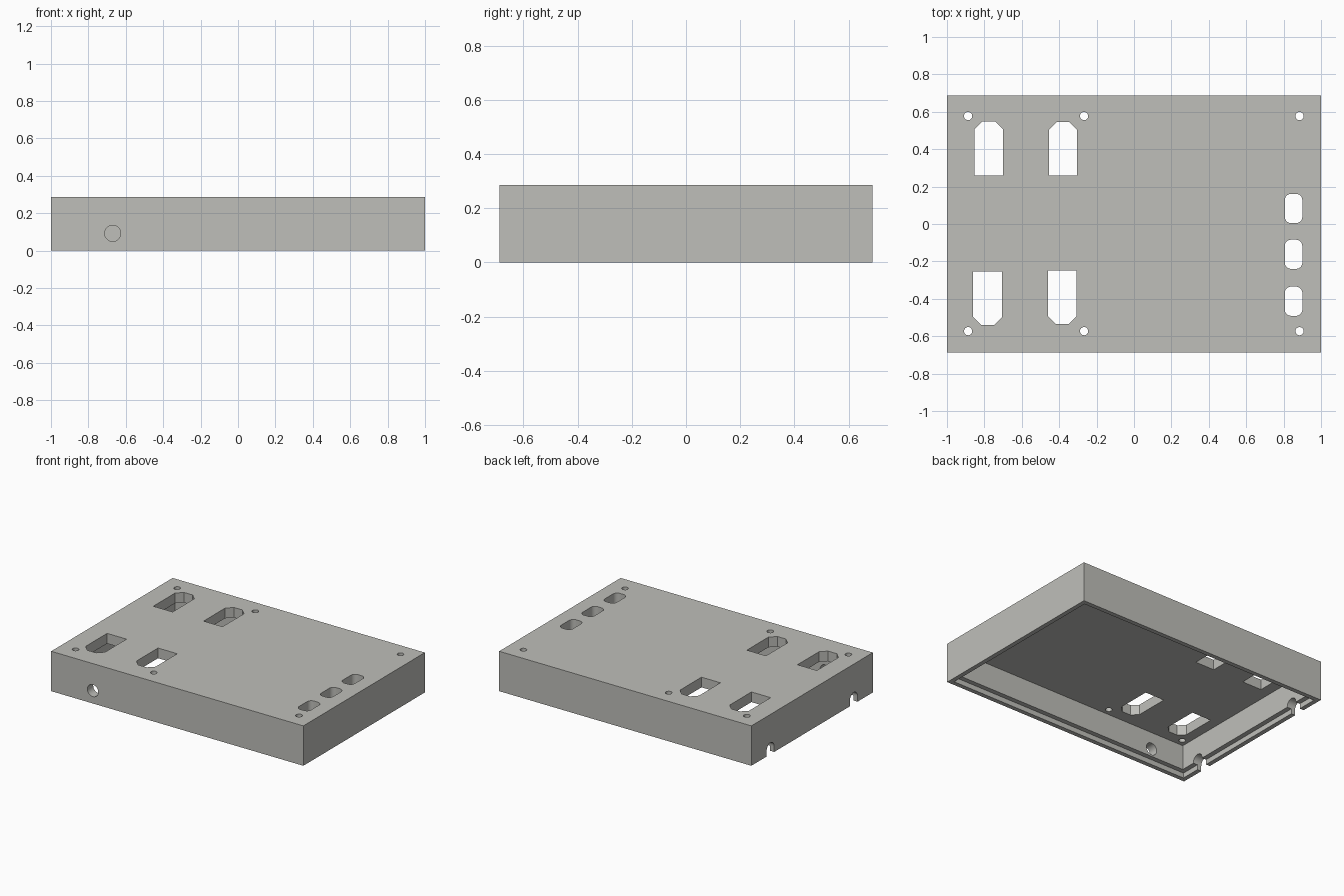
import bpy, bmesh, math
from mathutils import Matrix, Vector

if "Cube" in bpy.data.objects:
    bpy.data.objects.remove(bpy.data.objects["Cube"])

HX, HY, H = 1.0, 0.688, 0.286      # half length, half width, height
WALL, LIP = 0.066, 0.032           # wall thickness, outer lip thickness
CEIL, LEDGE = 0.213, 0.036         # underside of the top, ledge height

grey = bpy.data.materials.new("warm grey plastic")
grey.diffuse_color = (0.52, 0.52, 0.49, 1)
grey.use_nodes = True
grey.node_tree.nodes["Principled BSDF"].inputs["Base Color"].default_value = grey.diffuse_color


def prism(name, pts, z0, z1, matrix=Matrix()):
    """Extrude a closed 2D outline from z0 to z1."""
    bm = bmesh.new()
    face = bm.faces.new([bm.verts.new((x, y, z0)) for x, y in pts])
    ext = bmesh.ops.extrude_face_region(bm, geom=[face])
    verts = [v for v in ext["geom"] if isinstance(v, bmesh.types.BMVert)]
    bmesh.ops.translate(bm, verts=verts, vec=(0, 0, z1 - z0))
    bmesh.ops.recalc_face_normals(bm, faces=bm.faces)
    bm.transform(matrix)
    me = bpy.data.meshes.new(name)
    bm.to_mesh(me)
    bm.free()
    ob = bpy.data.objects.new(name, me)
    bpy.context.collection.objects.link(ob)
    return ob


def rect(x0, x1, y0, y1):
    return [(x0, y0), (x1, y0), (x1, y1), (x0, y1)]


def arc(cx, cy, r, a0, a1, n):
    return [(cx + r * math.cos(math.radians(a0 + (a1 - a0) * i / n)),
             cy + r * math.sin(math.radians(a0 + (a1 - a0) * i / n))) for i in range(n + 1)]


def circle(cx, cy, r, n=32):
    return arc(cx, cy, r, 0, 360, n)[:-1]


def rounded(x0, x1, y0, y1, r):
    return (arc(x1 - r, y1 - r, r, 0, 90, 6) + arc(x0 + r, y1 - r, r, 90, 180, 6)
            + arc(x0 + r, y0 + r, r, 180, 270, 6) + arc(x1 - r, y0 + r, r, 270, 360, 6))


def window(x0, x1, y_flat, y_end):
    """Opening with two chamfered corners at the outer end."""
    c = 0.042
    yc = y_end - math.copysign(c, y_end)
    return [(x0, y_flat), (x1, y_flat), (x1, yc), (x1 - c, y_end), (x0 + c, y_end), (x0, yc)]


cover = prism("enclosure_cover", rect(-HX, HX, -HY, HY), 0, H)
cover.data.materials.append(grey)
cutters = []


def cut(*args):
    cutters.append(prism("cutter", *args))


# Inner cavity and the stepped recess along the bottom rim
cut(rect(-HX + WALL, HX - WALL, -HY + WALL, HY - WALL), -0.2, CEIL)
cut(rect(-HX + LIP, HX - LIP, -HY + LIP, HY - LIP), -0.1, LEDGE)

# Four chamfered openings in the top
for x0, x1, ya, yb in [(-0.854, -0.701, 0.26, 0.548), (-0.455, -0.305, 0.26, 0.545),
                       (-0.86, -0.706, -0.254, -0.54), (-0.46, -0.308, -0.249, -0.535)]:
    cut(window(x0, x1, ya, yb), 0.15, 0.4)

# Three rounded slots
for y in (0.083, -0.162, -0.413):
    cut(rounded(0.806, 0.9, y - 0.078, y + 0.078, 0.033), 0.15, 0.4)

# Screw holes
for x in (-0.887, -0.267, 0.885):
    for y in (0.577, -0.573):
        cut(circle(x, y, 0.022, 24), 0.15, 0.4)

# Round cable hole in the front wall (outline x, z extruded along -y)
along_y = Matrix.Rotation(math.radians(90), 4, 'X')
cut(circle(-0.67, 0.092, 0.043), 0.55, 0.8, along_y)

# Two arched cable notches in the left wall (outline y, z extruded along x)
along_x = Matrix(((0, 0, 1, 0), (1, 0, 0, 0), (0, 1, 0, 0), (0, 0, 0, 1)))
for y in (-0.472, 0.472):
    cut(arc(y, 0.04, 0.043, 0, 180, 16) + [(y - 0.043, -0.05), (y + 0.043, -0.05)],
        -1.1, -0.85, along_x)

# Apply the cuts, then remove the cutters
bpy.context.view_layer.objects.active = cover
cover.select_set(True)
for c in cutters:
    mod = cover.modifiers.new("cut", 'BOOLEAN')
    mod.operation = 'DIFFERENCE'
    mod.solver = 'EXACT'
    mod.object = c
    bpy.ops.object.modifier_apply(modifier=mod.name)
for c in cutters:
    bpy.data.objects.remove(c, do_unlink=True)
bpy.ops.object.shade_smooth_by_angle(angle=math.radians(30))
